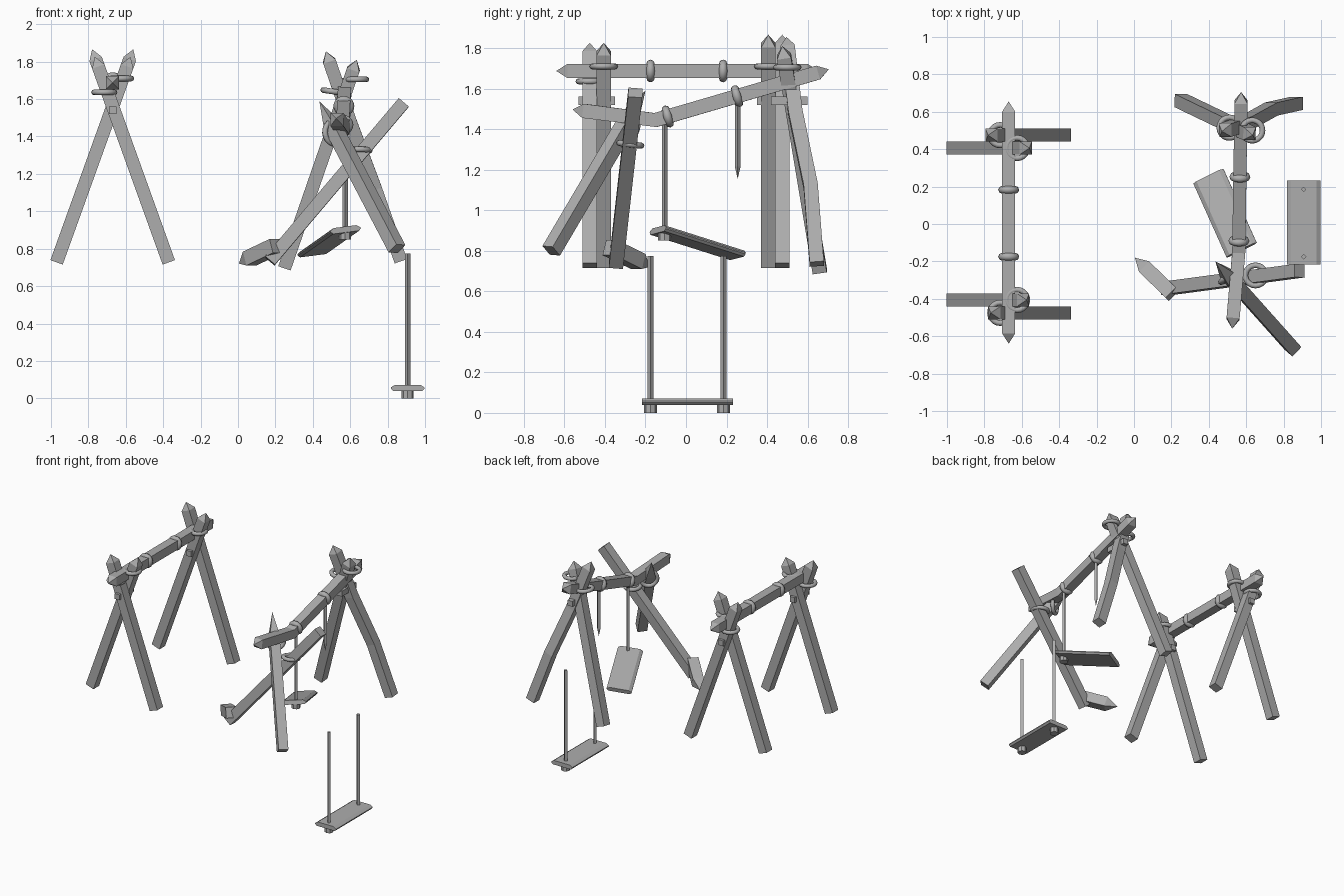
import bpy
import bmesh
from math import radians
from mathutils import Vector, Matrix

cube = bpy.data.objects.get("Cube")
if cube:
    bpy.data.objects.remove(cube, do_unlink=True)

grey = bpy.data.materials.new("weathered_grey")
grey.use_nodes = True
GREY = (0.42, 0.42, 0.42, 1)
grey.diffuse_color = GREY
grey.node_tree.nodes["Principled BSDF"].inputs["Base Color"].default_value = GREY


def finish(name, bm, smooth=False):
    bmesh.ops.remove_doubles(bm, verts=bm.verts, dist=0.0005)
    bmesh.ops.recalc_face_normals(bm, faces=bm.faces)
    for f in bm.faces:
        f.smooth = smooth
    mesh = bpy.data.meshes.new(name)
    bm.to_mesh(mesh)
    bm.free()
    mesh.materials.append(grey)
    obj = bpy.data.objects.new(name, mesh)
    bpy.context.collection.objects.link(obj)
    return obj


def timber(name, points, width=0.07, hint=(0, 1, 0), start=0, end=0, diamond=False):
    """Square bar along a path; start and end give the length of pointed tips."""
    pts = [Vector(p) for p in points]
    stations = [(p, 1) for p in pts]
    if start:
        stations[0:1] = [(pts[0], 0), (pts[0] + (pts[1] - pts[0]).normalized() * start, 1)]
    if end:
        stations[-1:] = [(pts[-1] + (pts[-2] - pts[-1]).normalized() * end, 1), (pts[-1], 0)]
    bm = bmesh.new()
    rings = []
    last = len(stations) - 1
    h = width / 2
    for i, (p, scale) in enumerate(stations):
        t = (stations[min(i + 1, last)][0] - stations[max(i - 1, 0)][0]).normalized()
        u = Vector(hint)
        u = (u - t * u.dot(t)).normalized()
        v = t.cross(u)
        if diamond:
            u, v = (u + v).normalized(), (v - u).normalized()
        rings.append([bm.verts.new(p + (u * a + v * b) * h * scale)
                      for a, b in ((1, 1), (-1, 1), (-1, -1), (1, -1))])
    for a, b in zip(rings, rings[1:]):
        for k in range(4):
            bm.faces.new((a[k], a[k - 1], b[k - 1], b[k]))
    bm.faces.new(rings[0])
    bm.faces.new(rings[-1])
    return finish(name, bm)


def rope_ring(name, centre, axis=(0, 0, 1), major=0.055, minor=0.015):
    """Rope binding: a small circle spun around an axis."""
    bm = bmesh.new()
    place = Matrix.Translation((major, 0, 0)) @ Matrix.Rotation(radians(90), 4, 'X')
    bmesh.ops.create_circle(bm, segments=8, radius=minor, matrix=place)
    bmesh.ops.spin(bm, geom=bm.verts[:] + bm.edges[:], cent=(0, 0, 0), axis=(0, 0, 1),
                   angle=radians(360), steps=20)
    turn = Vector(axis).to_track_quat('Z', 'Y').to_matrix().to_4x4()
    bm.transform(Matrix.Translation(centre) @ turn)
    return finish(name, bm, smooth=True)


def beam_ring(name, centre, axis=(0, 1, 0)):
    return rope_ring(name, centre, axis, 0.035, 0.021)


def seat(name, frame, length=0.45):
    """Plank with chamfered long edges, its underside at local z = 0."""
    bm = bmesh.new()
    profile = ((-0.078, 0), (0.078, 0), (0.09, 0.012), (0.09, 0.018),
               (0.068, 0.032), (-0.068, 0.032), (-0.09, 0.018), (-0.09, 0.012))
    face = bm.faces.new([bm.verts.new((x, -length / 2, z)) for x, z in profile])
    ext = bmesh.ops.extrude_face_region(bm, geom=[face])["geom"]
    bmesh.ops.translate(bm, vec=(0, length, 0),
                        verts=[v for v in ext if isinstance(v, bmesh.types.BMVert)])
    bm.transform(frame)
    return finish(name, bm)


def knot(name, centre):
    bm = bmesh.new()
    bmesh.ops.create_cone(bm, cap_ends=True, segments=8, radius1=0.032, radius2=0.032,
                          depth=0.045, matrix=Matrix.Translation(centre))
    return finish(name, bm)


# Intact frame: two crossed pairs of legs carrying a level beam
CX = -0.67
for side, y, drop in (("front", -1, 0.04), ("back", 1, 0)):
    for label, s, off, ring_z in (("outer", 1, 0.406, 1.71), ("inner", -1, 0.475, 1.636)):
        top = 1.866 - drop
        foot_x, top_x = CX - s * 0.3, CX - s * 0.3 + s * 0.36 * (top - 0.727)
        timber(f"{side}_{label}_leg", [(foot_x, y * off, 0.727), (top_x, y * off, top)], end=0.055)
        rope_ring(f"{side}_{label}_lashing", (CX + s * 0.045, y * off, ring_z))
    timber(f"{side}_peg", [(CX, y * 0.44 - 0.09, 1.54), (CX, y * 0.44 + 0.09, 1.54)], 0.042, (0, 0, 1))
timber("level_beam", [(CX, -0.64, 1.687), (CX, 0.655, 1.687)], hint=(0, 0, 1), start=0.055, end=0.055)
for y in (-0.175, 0.183):
    beam_ring("beam_rope_ring", (CX, y, 1.687))

# Collapsed frame: back legs, one of them bent
timber("collapsed_back_inner_leg", [(0.25, 0.66, 0.7), (0.635, 0.475, 1.81)], end=0.055)
timber("collapsed_back_bent_leg",
       [(0.87, 0.645, 0.735), (0.735, 0.615, 1.12), (0.6, 0.54, 1.48), (0.47, 0.495, 1.855)], end=0.055)
rope_ring("collapsed_back_lashing", (0.632, 0.5, 1.705))
rope_ring("collapsed_back_lashing", (0.51, 0.515, 1.64), (0.15, 0, 1))
timber("collapsed_back_peg", [(0.58, 0.42, 1.54), (0.58, 0.6, 1.54)], 0.042, (0, 0, 1))

# Collapsed frame: toppled front legs, splintered top and snapped foot
timber("toppled_leg", [(0.17, -0.345, 0.735), (0.885, -0.25, 1.58)], hint=(0.2, 1, 0.2))
timber("splintered_leg", [(0.85, -0.665, 0.8), (0.435, -0.2, 1.59)], hint=(0.65, 0.75, 0), end=0.17)
timber("snapped_foot", [(0.205, -0.375, 0.815), (0.005, -0.18, 0.72)], 0.078, (0, 0, 1), end=0.085)
rope_ring("collapsed_front_lashing", (0.65, -0.275, 1.325), (0, 0.12, 1))
rope_ring("collapsed_front_lashing", (0.515, -0.275, 1.42), (0.58, -0.8, 0.1), 0.062)

# Sagging beam, cracked near the front
BACK, CRACK, FRONT = (0.573, 0.705, 1.695), (0.56, -0.15, 1.445), (0.525, -0.56, 1.497)
timber("sagging_beam", [FRONT, CRACK, BACK], hint=(0, 0, 1), start=0.055, end=0.055)
slope = Vector(BACK) - Vector(CRACK)
for t in (0.07, 0.47):
    beam_ring("sagging_rope_ring", Vector(CRACK) + slope * t, slope)

# Hanging seat on one rope, with the other rope torn
across, along = Vector((0.155, 0.065, 0.022)).normalized(), Vector((-0.18, 0.4, -0.127)).normalized()
up = across.cross(along).normalized()
across = along.cross(up)
tilt = Matrix((across, along, up)).transposed().to_4x4()
seat("hanging_seat", Matrix.Translation((0.49, 0.055, 0.825)) @ tilt)
timber("hanging_rope", [(0.573, -0.105, 0.86), (0.573, -0.105, 1.46)], 0.02, diamond=True)
knot("hanging_knot", (0.573, -0.105, 0.872))
timber("torn_rope", [(0.573, 0.255, 1.155), (0.573, 0.255, 1.56)], 0.02, start=0.06, diamond=True)

# Fallen seat with two standing ropes
FX = 0.907
seat("fallen_seat", Matrix.Translation((FX, 0.008, 0.04)))
for y in (-0.175, 0.185):
    timber("fallen_rope", [(FX, y, 0.03), (FX, y, 0.775)], 0.02, diamond=True)
    knot("fallen_knot", (FX, y, 0.0225))
